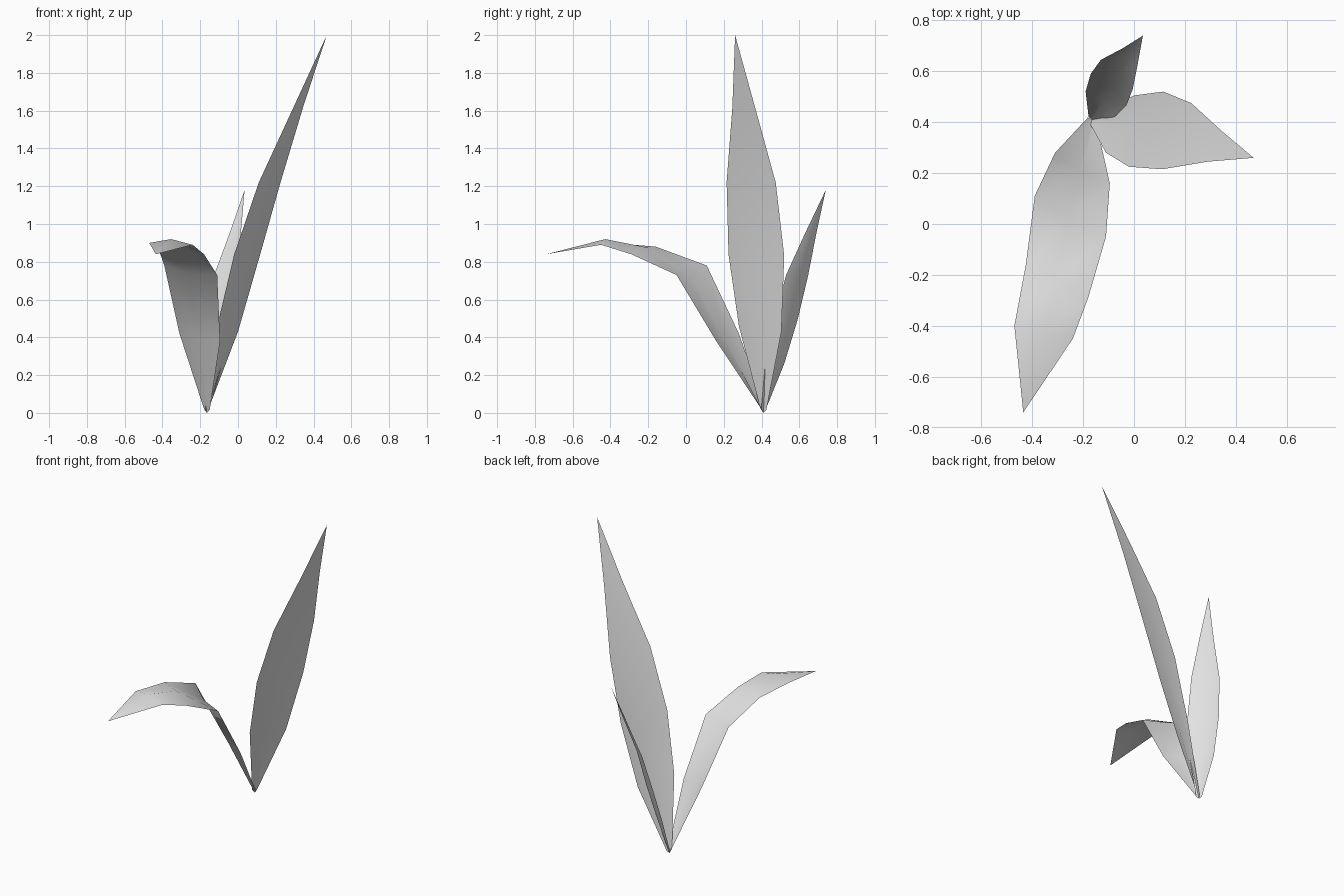
import bpy
import bmesh
from mathutils import Vector

cube = bpy.data.objects.get("Cube")
if cube:
    bpy.data.objects.remove(cube, do_unlink=True)

# One plain grey for the whole plant
grey = bpy.data.materials.new("leaf_grey")
grey.use_nodes = True
colour = (0.8, 0.8, 0.8, 1)
grey.diffuse_color = colour
grey.node_tree.nodes["Principled BSDF"].inputs["Base Color"].default_value = colour

ROOT = Vector((-0.165, 0.41, 0))


def build_leaf(name, left, right, tip, rib):
    """Thin blade between two edges; rib lifts or sinks the midrib of each row."""
    left = [Vector(p) for p in left]
    right = [Vector(p) for p in right]
    tip = Vector(tip)

    # Narrow foot of the blade, just above the root
    across = (right[0] - left[0]).normalized() * 0.018
    foot = ROOT + Vector((0, 0, 0.02))
    left.insert(0, foot - across)
    right.insert(0, foot + across)

    # Midrib runs between the edges, offset along the blade's normal
    centres = [(a + b) / 2 for a, b in zip(left, right)]
    path = centres + [tip]
    middle = [ROOT]
    for i, lift in enumerate(rib, start=1):
        along = path[i + 1] - path[i - 1]
        normal = (right[i] - left[i]).cross(along).normalized()
        middle.append(centres[i] + normal * lift)

    bm = bmesh.new()
    rows = [[bm.verts.new(p) for p in row] for row in zip(left, middle, right)]
    end = bm.verts.new(tip)
    for low, high in zip(rows, rows[1:]):
        for k in range(2):
            bm.faces.new((low[k], low[k + 1], high[k + 1], high[k]))
    for k in range(2):
        bm.faces.new((rows[-1][k], rows[-1][k + 1], end))
    for face in bm.faces:
        face.smooth = True

    mesh = bpy.data.meshes.new(name)
    bm.to_mesh(mesh)
    bm.free()
    mesh.materials.append(grey)
    leaf = bpy.data.objects.new(name, mesh)
    bpy.context.collection.objects.link(leaf)
    return leaf


# Long leaf arching over towards the front
build_leaf(
    "arching_leaf",
    left=[(-0.095, 0.16, 0.38), (-0.11, -0.05, 0.73),
          (-0.18, -0.29, 0.84), (-0.24, -0.45, 0.89)],
    right=[(-0.31, 0.28, 0.42), (-0.39, 0.11, 0.78),
           (-0.425, -0.16, 0.88), (-0.47, -0.4, 0.9)],
    tip=(-0.435, -0.74, 0.84),
    rib=(-0.02, -0.025, 0.02, 0.025))

# Tall upright leaf leaning to the left side
build_leaf(
    "tall_leaf",
    left=[(0, 0.505, 0.43), (0.115, 0.52, 0.83),
          (0.225, 0.475, 1.22), (0.345, 0.365, 1.62)],
    right=[(-0.11, 0.28, 0.46), (-0.02, 0.225, 0.84),
           (0.11, 0.215, 1.22), (0.29, 0.245, 1.61)],
    tip=(0.47, 0.26, 2),
    rib=(-0.02, -0.015, -0.01, 0))

# Short leaf leaning to the back
build_leaf(
    "short_leaf",
    left=[(-0.19, 0.52, 0.26), (-0.17, 0.59, 0.49),
          (-0.13, 0.645, 0.72), (-0.045, 0.69, 0.95)],
    right=[(-0.075, 0.422, 0.29), (-0.03, 0.465, 0.49),
           (-0.005, 0.53, 0.73), (0.015, 0.63, 0.95)],
    tip=(0.035, 0.74, 1.18),
    rib=(-0.02, -0.02, -0.015, -0.01))
